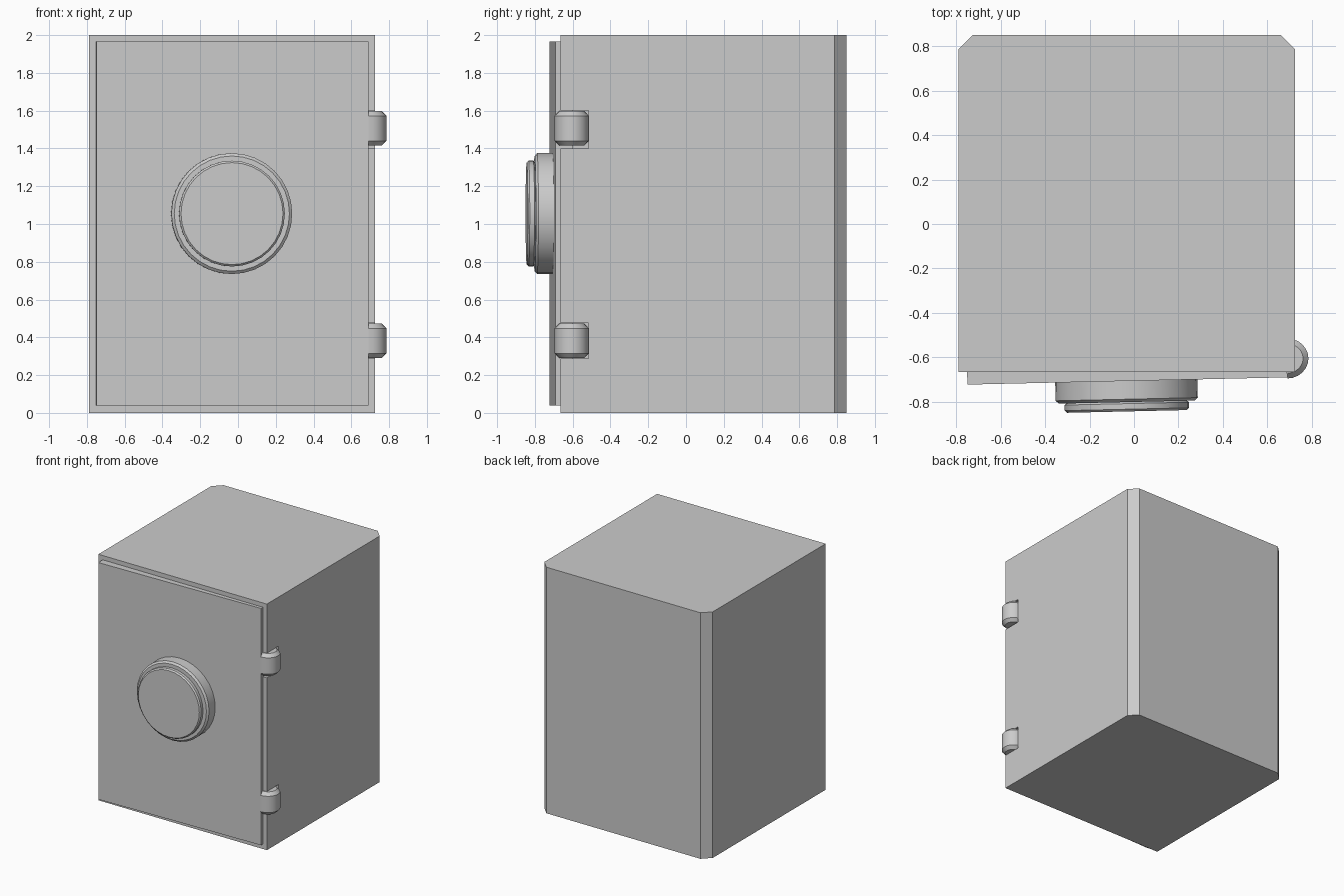
import bpy, bmesh, math
from mathutils import Matrix, Vector

if "Cube" in bpy.data.objects:
    bpy.data.objects.remove(bpy.data.objects["Cube"])


def make(name, bm, matrix=Matrix()):
    bmesh.ops.recalc_face_normals(bm, faces=bm.faces)
    mesh = bpy.data.meshes.new(name)
    bm.to_mesh(mesh)
    bm.free()
    ob = bpy.data.objects.new(name, mesh)
    ob.matrix_world = matrix
    bpy.context.collection.objects.link(ob)
    return ob


def loft(name, rings, matrix=Matrix(), smooth=False):
    """Closed solid through equal-length rings of points."""
    bm = bmesh.new()
    loops = [[bm.verts.new(p) for p in r] for r in rings]
    n = len(loops[0])
    for a, b in zip(loops, loops[1:]):
        for i in range(n):
            j = (i + 1) % n
            bm.faces.new((a[i], a[j], b[j], b[i]))
    bm.faces.new(loops[0])
    bm.faces.new(loops[-1])
    ob = make(name, bm, matrix)
    if smooth:
        bpy.ops.object.select_all(action='DESELECT')
        bpy.context.view_layer.objects.active = ob
        ob.select_set(True)
        bpy.ops.object.shade_smooth_by_angle(angle=math.radians(25))
    return ob


def box(name, lo, hi, matrix=Matrix()):
    outline = [(lo[0], lo[1]), (hi[0], lo[1]), (hi[0], hi[1]), (lo[0], hi[1])]
    return loft(name, [[(x, y, z) for x, y in outline] for z in (lo[2], hi[2])], matrix)


def cut(target, cutter):
    mod = target.modifiers.new(cutter.name, 'BOOLEAN')
    mod.operation = 'DIFFERENCE'
    mod.object = cutter
    mod.solver = 'EXACT'
    cutter.hide_render = True
    cutter.hide_viewport = True


# Safe body: box with chamfered rear corners, hollow behind the door
plan = [(-0.79, -0.665), (0.725, -0.665), (0.725, 0.785), (0.66, 0.85),
        (-0.725, 0.85), (-0.79, 0.785)]
body = loft("safe_body", [[(x, y, z) for x, y in plan] for z in (0, 2)])
cut(body, box("cavity_cutter", (-0.752, -0.8, 0.04), (0.69, 0.78, 1.965)))

# Door, very slightly ajar about its hinge edge
swing = Matrix.Translation((0.69, -0.69, 0)) @ Matrix.Rotation(math.radians(1.3), 4, 'Z')
box("door", (-1.44, 0, 0.04), (0, 0.09, 1.965), swing)

# Stepped round dial on the door: (radius, depth in front of door)
dial_profile = [(0.32, -0.02), (0.32, 0.082), (0.305, 0.095), (0.272, 0.095),
                (0.28, 0.102), (0.28, 0.127), (0.27, 0.137)]
SIDES = 32
dial = [[(-0.725 + r * math.cos(math.tau * i / SIDES), -d,
          1.055 + r * math.sin(math.tau * i / SIDES)) for i in range(SIDES)]
        for r, d in dial_profile]
loft("dial", dial, swing, smooth=True)

# Half-round hinges with chamfered ends, set in notches in the body
for label, z0, z1, notch in (("upper", 1.415, 1.598, 1.4), ("lower", 0.29, 0.473, 0.288)):
    cut(body, box(label + "_notch_cutter", (0.68, -0.8, notch), (0.8, -0.515, z1 + 0.003)))
    rings = []
    for z, c in ((z0, 0.024), (z0 + 0.025, 0), (z1 - 0.025, 0), (z1, 0.024)):
        arc = [math.radians(-90 + 15 * i) for i in range(13)]
        rings.append([(0.69 + (0.095 - c) * math.cos(a),
                       -0.605 + (0.09 - c) * math.sin(a), z) for a in arc])
    loft(label + "_hinge", rings, smooth=True)
